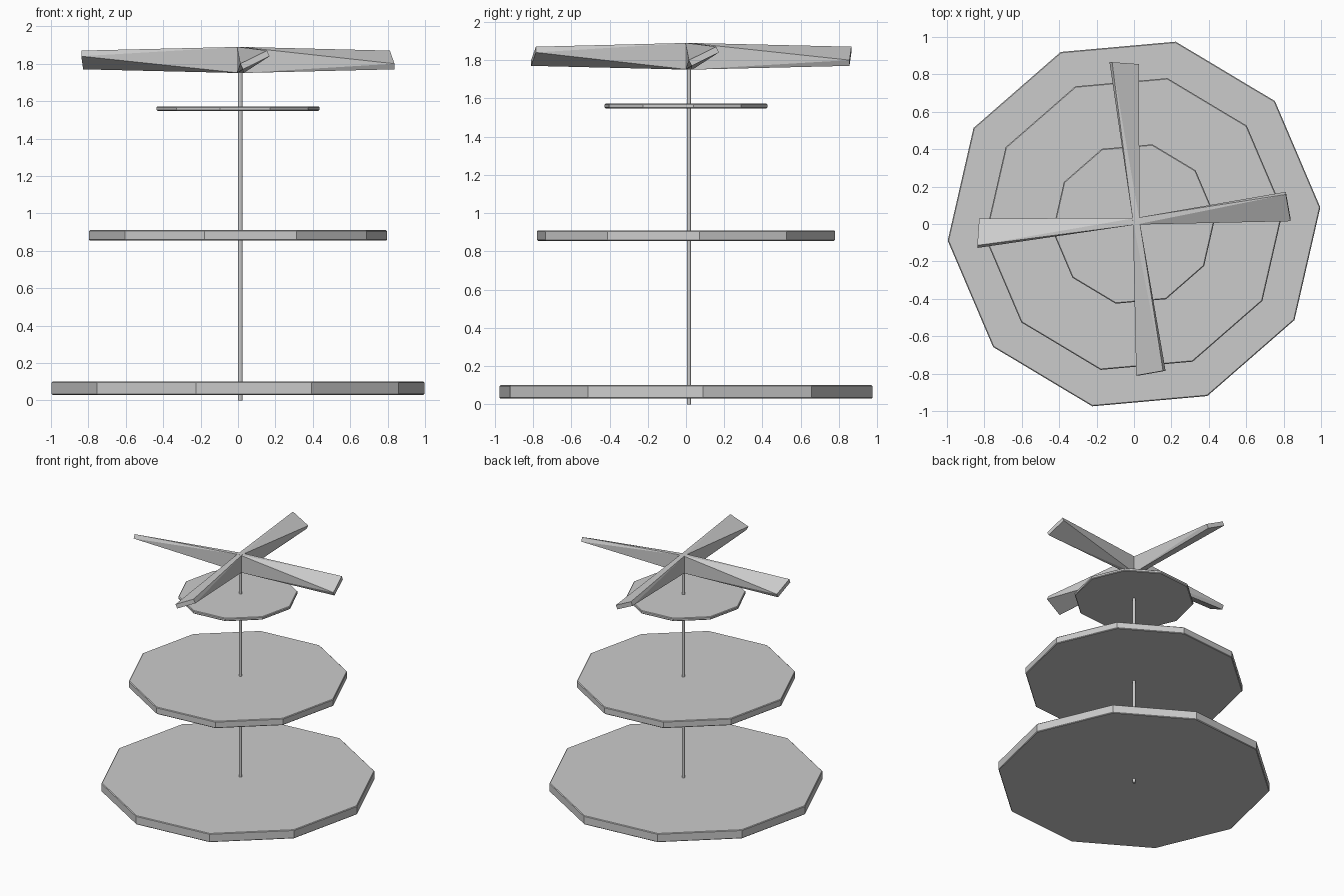
import bpy, bmesh
from math import radians, pi
from mathutils import Matrix, Vector

cube = bpy.data.objects.get("Cube")
if cube:
    bpy.data.objects.remove(cube, do_unlink=True)

grey = bpy.data.materials.new("plain_grey")
grey.use_nodes = True
colour = (0.6, 0.6, 0.6, 1)
grey.diffuse_color = colour
grey.node_tree.nodes["Principled BSDF"].inputs["Base Color"].default_value = colour


def finish(name, bm):
    bmesh.ops.recalc_face_normals(bm, faces=bm.faces)
    mesh = bpy.data.meshes.new(name)
    bm.to_mesh(mesh)
    bm.free()
    mesh.materials.append(grey)
    obj = bpy.data.objects.new(name, mesh)
    bpy.context.collection.objects.link(obj)
    return obj


def prism(name, sides, radius, bottom, top, centre=(0, 0), turn=0, bevel=0):
    bm = bmesh.new()
    place = (Matrix.Translation((*centre, (bottom + top) / 2))
             @ Matrix.Rotation(turn, 4, "Z"))
    bmesh.ops.create_cone(bm, cap_ends=True, segments=sides, radius1=radius,
                          radius2=radius, depth=top - bottom, matrix=place)
    if bevel:
        rims = [e for e in bm.edges if abs(e.verts[0].co.z - e.verts[1].co.z) < 1e-4]
        bmesh.ops.bevel(bm, geom=rims, offset=bevel, segments=1, affect="EDGES")
    return finish(name, bm)


# Three ten-sided tiers
TURN = radians(5.1) + pi / 2
for name, radius, bottom, top in (("lower_tier", 1.0, 0.03, 0.10),
                                  ("middle_tier", 0.8, 0.855, 0.91),
                                  ("upper_tier", 0.437, 1.548, 1.572)):
    prism(name, 10, radius, bottom, top, turn=TURN, bevel=0.005)

# Central pole
HUB = (0.012, 0.015)
prism("pole", 12, 0.011, 0, 1.8, centre=HUB)


# Twisted blades: upright section at the hub, tilted section at the tip
def blade(name, angle, reach_high, reach_low, shift):
    bm = bmesh.new()
    points = [(0, y, z) for y in (-0.018, 0.018) for z in (1.75, 1.89)]
    points += [(reach_low, shift, 1.80), (reach_low, shift + 0.015, 1.77),
               (reach_high, shift + 0.143, 1.87), (reach_high, shift + 0.157, 1.84)]
    place = Matrix.Translation((*HUB, 0)) @ Matrix.Rotation(angle, 4, "Z")
    for p in points:
        bm.verts.new(place @ Vector(p))
    bmesh.ops.convex_hull(bm, input=bm.verts)
    finish(name, bm)


LONG, SHORT = (0.85, 0.84, -0.014), (0.80, 0.825, 0)
for name, turns, shape in (("left_blade", 0, SHORT), ("back_blade", 1, LONG),
                           ("right_blade", 2, LONG), ("front_blade", 3, SHORT)):
    reach_high, reach_low, shift = shape
    blade(name, turns * pi / 2, reach_high, reach_low, shift)
